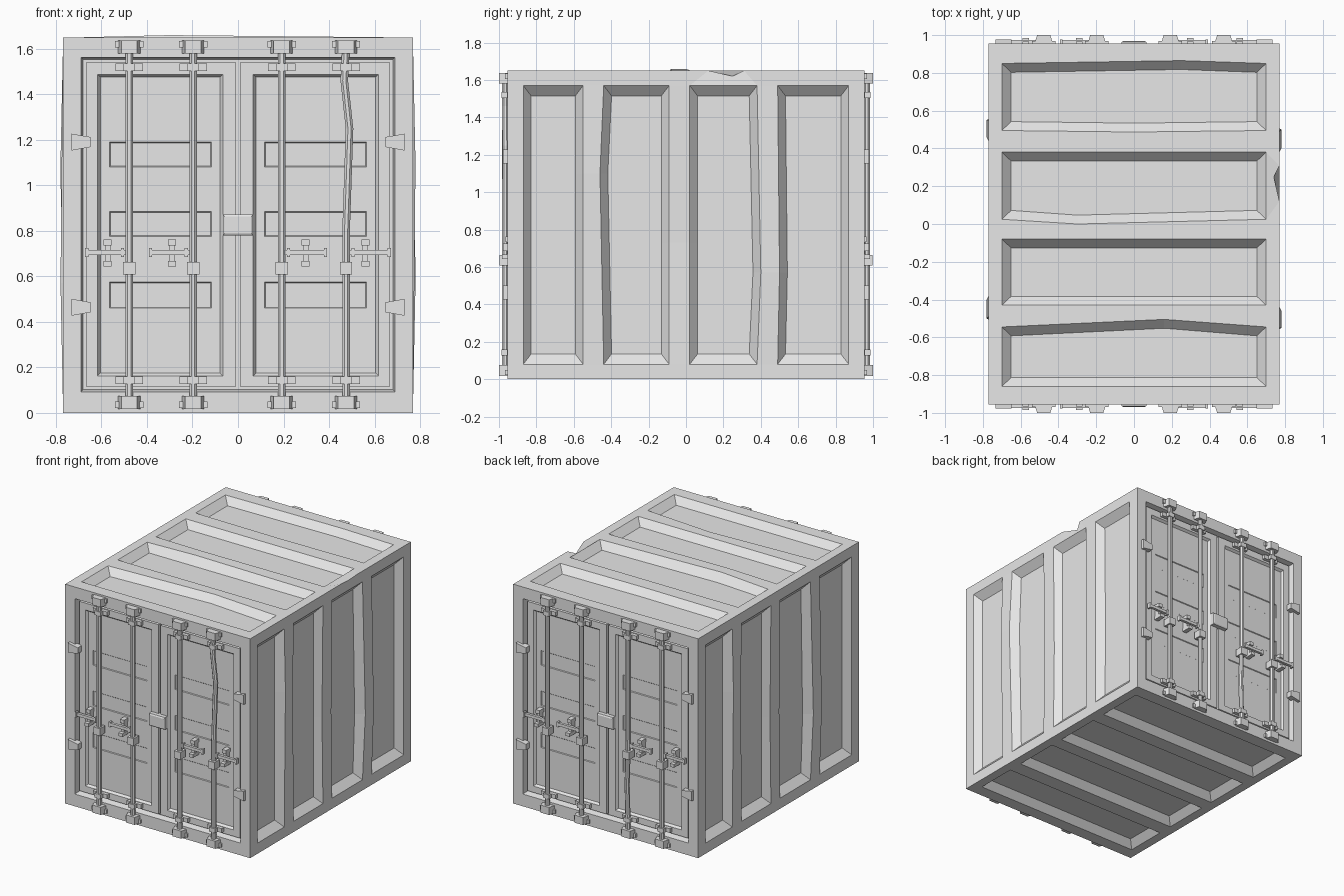
import bpy, bmesh, math
from mathutils import Vector

if "Cube" in bpy.data.objects:
    bpy.data.objects.remove(bpy.data.objects["Cube"])

grey = bpy.data.materials.new("light grey metal")
grey.diffuse_color = (0.8, 0.8, 0.8, 1)
grey.use_nodes = True
grey.node_tree.nodes["Principled BSDF"].inputs["Base Color"].default_value = grey.diffuse_color

W, L, H = 0.77, 0.955, 1.65


def finish(bm, name):
    bmesh.ops.remove_doubles(bm, verts=bm.verts, dist=1e-5)
    bmesh.ops.recalc_face_normals(bm, faces=bm.faces)
    me = bpy.data.meshes.new(name)
    bm.to_mesh(me)
    bm.free()
    me.materials.append(grey)
    bpy.context.collection.objects.link(bpy.data.objects.new(name, me))


def face(bm, pts):
    bm.faces.new([bm.verts.new(p) for p in pts])


def panelled(bm, P, ribs, v0, v1, p0, p1, depth, iu, iv):
    """Wall with sunken panels between ribs (a, b, mid, bend_a, bend_b, bulge).
    P maps (along, across, depth inwards) to space."""
    us, ue = ribs[0][0], ribs[-1][1]
    for v, p in ((v0, p0), (v1, p1)):
        edge = [P(ribs[0][1], p, 0)]
        for r in ribs[1:-1]:
            edge += [P(r[0], p, 0), P(r[1], p, 0)]
        edge.append(P(ribs[-1][0], p, 0))
        face(bm, edge + [P(ue, v, 0), P(us, v, 0)])
    for i, (a, b, m, ba, bb, h) in enumerate(ribs):
        if i == 0:
            face(bm, [P(a, v0, 0), P(b, p0, 0), P(b + bb, m, -h), P(b, p1, 0), P(a, v1, 0)])
        elif i == len(ribs) - 1:
            face(bm, [P(b, v0, 0), P(a, p0, 0), P(a + ba, m, -h), P(a, p1, 0), P(b, v1, 0)])
        else:
            for p in (p0, p1):
                face(bm, [P(a, p, 0), P(b, p, 0), P(b + bb, m, -h), P(a + ba, m, -h)])
    for l, r in zip(ribs, ribs[1:]):
        u, w = l[1], r[0]
        outer = [P(u, p0, 0), P(w, p0, 0), P(w + r[3], r[2], -r[5]),
                 P(w, p1, 0), P(u, p1, 0), P(u + l[4], l[2], -l[5])]
        inner = [P(u + iu, p0 + iv, depth), P(w - iu, p0 + iv, depth),
                 P(w + r[3] - iu, r[2], depth), P(w - iu, p1 - iv, depth),
                 P(u + iu, p1 - iv, depth), P(u + l[4] + iu, l[2], depth)]
        for k in range(6):
            n = (k + 1) % 6
            face(bm, [outer[k], outer[n], inner[n], inner[k]])
        face(bm, inner)


def rings(bm, P, steps, cap=True):
    """Nested rectangles (x0, x1, z0, z1, depth) joined by quads."""
    loops = [[P(x0, z0, d), P(x1, z0, d), P(x1, z1, d), P(x0, z1, d)] for x0, x1, z0, z1, d in steps]
    for A, B in zip(loops, loops[1:]):
        for k in range(4):
            n = (k + 1) % 4
            face(bm, [A[k], A[n], B[n], B[k]])
    if cap:
        face(bm, loops[-1])


def prism(bm, pts, vec):
    A = [bm.verts.new(p) for p in pts]
    B = [bm.verts.new(Vector(p) + Vector(vec)) for p in pts]
    bm.faces.new(A)
    bm.faces.new(B)
    for k in range(len(A)):
        n = (k + 1) % len(A)
        bm.faces.new([A[k], A[n], B[n], B[k]])


def box(bm, x0, x1, y0, y1, z0, z1):
    prism(bm, [(x0, y0, z0), (x1, y0, z0), (x1, y1, z0), (x0, y1, z0)], (0, 0, z1 - z0))


def tube(bm, path, r, n=8):
    loops = [[bm.verts.new((x + r * math.cos((k + .5) * math.tau / n),
                            y + r * math.sin((k + .5) * math.tau / n), z)) for k in range(n)]
             for x, y, z in path]
    for A, B in zip(loops, loops[1:]):
        for k in range(n):
            bm.faces.new([A[k], A[(k + 1) % n], B[(k + 1) % n], B[k]])
    bm.faces.new(loops[0])
    bm.faces.new(loops[-1])


# container body: ribbed sides, roof and floor, plus the two door openings
bm = bmesh.new()
side = [(-L, -.87, .8, 0, 0, 0), (-.55, -.44, 1.1, 0, -.02, .01), (-.09, .02, .73, 0, 0, -.008),
        (.38, .49, .57, .02, .01, .01), (.87, L, .8, 0, 0, 0)]
roof = [(-L, -.86, 0, 0, 0, 0), (-.545, -.43, .16, .04, 0, 0), (-.08, .025, -.3, 0, -.025, .01),
        (.38, .495, 0, 0, -.008, 0), (.85, L, .25, .015, 0, 0)]
floor = [(-L, -.86, 0, 0, 0, 0), (-.545, -.43, 0, 0, 0, 0), (-.08, .025, 0, 0, 0, 0),
         (.38, .495, 0, 0, 0, 0), (.855, L, 0, 0, 0, 0)]
panelled(bm, lambda u, v, d: (W - d, u, v), side, 0, H, .08, 1.57, .05, .042, .055)
panelled(bm, lambda u, v, d: (d - W, -u, v), side, 0, H, .08, 1.57, .05, .042, .055)
panelled(bm, lambda u, v, d: (v, u, H - d), roof, -W, W, -.70, .70, .05, .047, .05)
panelled(bm, lambda u, v, d: (v, u, d), floor, -W, W, -.70, .70, .05, .047, .05)
for s in (1, -1):
    rings(bm, lambda x, z, d: (x, s * (d - L), z),
          [(-W, W, 0, H, 0), (-.69, .69, .092, 1.562, 0), (-.68, .68, .102, 1.552, .045)])
bmesh.ops.remove_doubles(bm, verts=bm.verts, dist=1e-5)

# dented roof edge
edge = next(e for e in bm.edges if all(v.co.x > W - .001 and v.co.z > H - .001 for v in e.verts))
start = min(edge.verts, key=lambda v: v.co.y)
ends = []
for y in (.12, .25, .31):
    other = edge.other_vert(start)
    t = (y - start.co.y) / (other.co.y - start.co.y)
    _, start = bmesh.utils.edge_split(edge, start, t)
    start.co = (W, y, H)
    edge = next(e for e in start.link_edges if e.other_vert(start) == other)
    ends.append(start)
for v, low in ((ends[0], True), (ends[2], False)):
    for f in list(v.link_faces):
        near = [c for c in f.verts if (c.co.x < .71 or c.co.z < 1.58)]
        c = min(near, key=lambda c: abs(c.co.y - (.02 if low else .385)))
        bmesh.utils.face_split(f, v, c)
ends[1].co += Vector((-.03, 0, -.03))
finish(bm, "container_body")

# doors: framed leaf, sunken field, three pockets
rows = [(.175, .46, .3, 0, 0, 0), (.575, .775, .3, 0, 0, 0),
        (.885, 1.08, .3, 0, 0, 0), (1.19, 1.475, .3, 0, 0, 0)]
for s, end in ((1, "front"), (-1, "back")):
    for m, hand in ((-1, "left"), (1, "right")):
        bm = bmesh.new()
        P = lambda x, z, d: (m * x, s * (d - L), z)
        face(bm, [P(x, z, .07) for x, z in ((.008, .115), (.668, .115), (.668, 1.54), (.008, 1.54))])
        rings(bm, P, [(.008, .668, .115, 1.54, .07), (.008, .668, .115, 1.54, .022),
                      (.067, .617, .163, 1.488, .022), (.079, .605, .175, 1.475, .04)], cap=False)
        panelled(bm, lambda u, v, d: P(v, u, .04 + d), rows, .079, .605, .117, .565, .022, .018, .018)
        finish(bm, f"{end}_{hand}_door")

    # locking rods, one of them bent at each end
    Y = lambda y: -s * y
    rods = (-.478, -.197, .192, .475)
    bm = bmesh.new()
    for i, x in enumerate(rods):
        path = [(x, Y(.967), .03), (x, Y(.967), 1.62)]
        if s == 1 and i == 3:
            path[1:1] = [(x, Y(.967), .8), (x + .015, Y(.965), 1.25), (x - .008, Y(.967), 1.46)]
        if s == -1 and i == 1:
            path[1:1] = [(x + .01, Y(.967), .4), (x, Y(.967), .75)]
        tube(bm, path, .018)
    finish(bm, f"{end}_locking_rods")

    # rod keepers on the frame, guides on the doors, sleeves
    keep, guide, sleeve = bmesh.new(), bmesh.new(), bmesh.new()
    for x in rods:
        for z0, z1, p0, p1 in ((1.58, 1.637, 1.605, 1.635), (.018, .075, .022, .05)):
            prism(keep, [(x - .05, Y(.95), z0), (x + .05, Y(.95), z0),
                         (x + .035, Y(1.0), z0), (x - .035, Y(1.0), z0)], (0, 0, z1 - z0))
            box(keep, x - .062, x + .062, Y(.95), Y(.968), p0, p1)
        for z in (1.503, .128):
            box(guide, x - .06, x + .06, Y(.92), Y(.958), z, z + .032)
            box(guide, x - .026, x + .026, Y(.92), Y(.987), z, z + .032)
        box(sleeve, x - .027, x + .027, Y(.935), Y(.997), .608, .663)
    finish(keep, f"{end}_rod_keepers")
    finish(guide, f"{end}_rod_guides")
    finish(sleeve, f"{end}_rod_sleeves")

    # lever handles with their catches
    bm = bmesh.new()
    for m, rod, tip, hub in ((-1, .478, .665, .573), (-1, .197, .385, .29),
                             (1, .192, .385, .297), (1, .475, .665, .56)):
        a, b = sorted((m * rod, m * tip))
        box(bm, a, b, Y(.955), Y(.975), .694, .716)
        box(bm, m * tip - .007, m * tip + .007, Y(.952), Y(.978), .685, .725)
        box(bm, m * (rod + .03) - .007, m * (rod + .03) + .007, Y(.952), Y(.978), .685, .725)
        c = m * hub
        box(bm, c - .012, c + .012, Y(.91), Y(.957), .655, .762)
        box(bm, c - .017, c + .017, Y(.91), Y(.985), .643, .668)
        box(bm, c - .017, c + .017, Y(.91), Y(.965), .735, .762)
    finish(bm, f"{end}_lever_handles")

    # hinges
    bm = bmesh.new()
    for m in (-1, 1):
        for z in (1.19, .464):
            prism(bm, [(m * .732, Y(.93), z - .037), (m * .732, Y(.93), z + .037),
                       (m * .648, Y(.93), z + .022), (m * .648, Y(.93), z - .022)], (0, Y(.048), 0))
    finish(bm, f"{end}_hinges")

    # central lock box
    bm = bmesh.new()
    P = lambda x, z, d: (x, s * (d - .968), z)
    rings(bm, P, [(-.066, .066, .78, .872, .05), (-.066, .066, .78, .872, .005),
                  (-.058, .058, .788, .862, 0)])
    face(bm, [P(x, z, .05) for x, z in ((-.066, .78), (.066, .78), (.066, .872), (-.066, .872))])
    finish(bm, f"{end}_lock_box")
